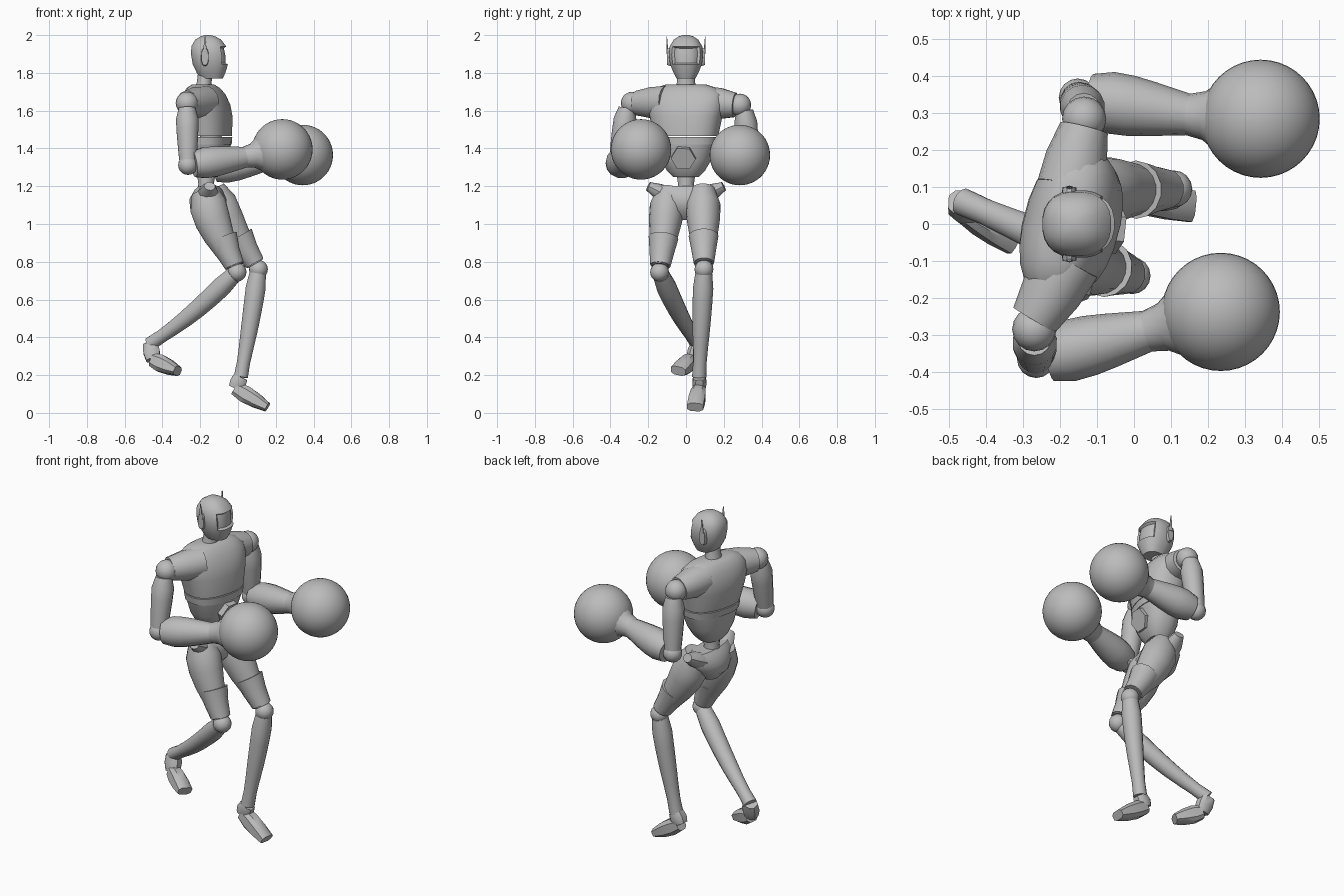
import bpy, bmesh, math
from mathutils import Vector

cube = bpy.data.objects.get("Cube")
if cube:
    bpy.data.objects.remove(cube, do_unlink=True)

grey = bpy.data.materials.new("plain_grey")
grey.use_nodes = True
grey.diffuse_color = (.5, .5, .5, 1)
grey.node_tree.nodes["Principled BSDF"].inputs["Base Color"].default_value = grey.diffuse_color

UP = Vector((0, 0, 1))
LEFT = Vector((0, 1, 0))
FORWARD = Vector((1, 0, 0))


def finish(name, bm, angle=40):
    """Turn a bmesh into a smooth-shaded object with sharp creases."""
    bmesh.ops.recalc_face_normals(bm, faces=bm.faces)
    mesh = bpy.data.meshes.new(name)
    bm.to_mesh(mesh)
    bm.free()
    mesh.materials.append(grey)
    obj = bpy.data.objects.new(name, mesh)
    bpy.context.collection.objects.link(obj)
    bpy.ops.object.select_all(action='DESELECT')
    obj.select_set(True)
    bpy.context.view_layer.objects.active = obj
    bpy.ops.object.shade_smooth_by_angle(angle=math.radians(angle))


def skin(sections, axis, side, sides, power):
    """Join rounded rings; a section is centre, half depth, half width."""
    axis = axis.normalized()
    side = (side - axis * side.dot(axis)).normalized()
    depth = side.cross(axis)
    bm = bmesh.new()
    rings = []
    for centre, half_depth, half_width in sections:
        ring = []
        for i in range(sides):
            turn = math.tau * (i + .5) / sides
            c, s = math.cos(turn), math.sin(turn)
            c = math.copysign(abs(c) ** (2 / power), c)
            s = math.copysign(abs(s) ** (2 / power), s)
            ring.append(bm.verts.new(centre + depth * half_depth * c + side * half_width * s))
        rings.append(ring)
    for low, high in zip(rings, rings[1:]):
        for i in range(sides):
            j = (i + 1) % sides
            bm.faces.new((low[i], low[j], high[j], high[i]))
    bm.faces.new(rings[0])
    bm.faces.new(rings[-1])
    return bm


def limb(name, start, end, radii, width=1, bow=(0, 0, 0), side=LEFT, sides=14, power=2):
    """Tube from start to end through evenly spaced radii, bent by bow."""
    start, end, bow = Vector(start), Vector(end), Vector(bow)
    sections = []
    for i, radius in enumerate(radii):
        t = i / (len(radii) - 1)
        centre = start.lerp(end, t) + bow * math.sin(math.pi * t)
        sections.append((centre, radius, radius * width))
    finish(name, skin(sections, end - start, side, sides, power))


def stack(x_low, x_high, rows, side=LEFT, power=2.4):
    """Upright body from rows of height, half depth, half width."""
    bottom, top = rows[0][0], rows[-1][0]
    sections = []
    for z, half_depth, half_width in rows:
        x = x_low + (x_high - x_low) * (z - bottom) / (top - bottom)
        sections.append((Vector((x, 0, z)), half_depth, half_width))
    return skin(sections, UP, side, 24, power)


def ball(name, centre, radius, segments=16):
    bm = bmesh.new()
    bmesh.ops.create_uvsphere(bm, u_segments=segments, v_segments=segments // 2 + 2, radius=radius)
    bmesh.ops.translate(bm, verts=bm.verts, vec=centre)
    finish(name, bm)


# Head with a recessed visor
head = stack(-.14, -.16, [(1.77, .06, .05), (1.8, .076, .066), (1.845, .094, .085),
                          (1.895, .098, .092), (1.94, .093, .087), (1.975, .07, .066),
                          (1.993, .04, .04), (2, .015, .015)])
bmesh.ops.recalc_face_normals(head, faces=head.faces)
visor = [f for f in head.faces
         if f.normal.x > .5 and 1.845 < f.calc_center_median().z < 1.94]
bmesh.ops.inset_region(head, faces=visor, thickness=.007, depth=-.014)
finish("head", head, angle=30)

# Torso, with the left shoulder turned forward
chest_side = LEFT + FORWARD * .27
finish("chest", stack(-.16, -.185, [(1.465, .12, .172), (1.57, .13, .195), (1.63, .122, .21),
                                    (1.685, .1, .205), (1.72, .075, .165), (1.738, .05, .11)],
                      chest_side))
finish("belt_band", stack(-.158, -.16, [(1.42, .116, .168), (1.46, .121, .174)], chest_side))
finish("abdomen", stack(-.165, -.157, [(1.25, .055, .07), (1.28, .078, .1),
                                       (1.34, .1, .135), (1.425, .112, .164)], chest_side))
finish("pelvis", stack(-.165, -.155, [(1.02, .04, .05), (1.07, .09, .11), (1.13, .1, .155),
                                      (1.18, .075, .165), (1.2, .055, .16)], power=2))
limb("neck", (-.185, 0, 1.68), (-.172, 0, 1.82), (.055, .04, .038), width=1.2)
limb("spine", (-.17, 0, 1.12), (-.168, 0, 1.3), (.06, .042, .055))
limb("belly_plate", (-.085, -.01, 1.36), (-.043, -.015, 1.345), (.066, .066), sides=6)


def build_arm(label, sign, shoulder, elbow, wrist, glove):
    shoulder, elbow, wrist, glove = map(Vector, (shoulder, elbow, wrist, glove))
    limb(label + "_shoulder_sleeve", (-.175, sign * .1, 1.645), shoulder - LEFT * sign * .025,
         (.088, .084, .066), side=FORWARD)
    ball(label + "_shoulder_joint", shoulder, .06)
    limb(label + "_upper_arm", shoulder.lerp(elbow, .08) + LEFT * sign * .02, elbow,
         (.045, .061, .059, .055, .05, .044))
    ball(label + "_elbow_joint", elbow, .052)
    limb(label + "_forearm", elbow.lerp(wrist, .1), wrist,
         (.07, .084, .082, .074, .064, .054))
    limb(label + "_glove_cuff", elbow.lerp(wrist, .95), wrist.lerp(glove, .4),
         (.056, .066, .098))
    ball(label + "_glove", glove, .16, segments=40)


def build_leg(label, hip, knee, ankle, heel, toe, shin_bow):
    hip, knee, ankle, heel, toe = map(Vector, (hip, knee, ankle, heel, toe))
    limb(label + "_thigh", hip, hip.lerp(knee, .93), (.07, .1, .096, .082, .063, .048),
         width=.92, bow=FORWARD * -.02, sides=18)
    limb(label + "_thigh_guard", hip.lerp(knee, .58), hip.lerp(knee, .92),
         (.079, .066, .054), bow=FORWARD * -.005)
    ball(label + "_knee_joint", knee, .05)
    limb(label + "_shin", knee.lerp(ankle, .04), ankle,
         (.045, .054, .052, .049, .045, .04, .036, .038), bow=shin_bow)
    limb(label + "_heel", ankle, heel, (.04, .046, .038), width=.85, sides=8, power=3)
    # The foot flattens towards the toe
    sections = [(heel, .038, .034), (heel.lerp(toe, .3), .048, .042),
                (heel.lerp(toe, .65), .042, .046), (toe, .026, .045)]
    finish(label + "_foot", skin(sections, toe - heel, LEFT, 8, 3))


# Arms
build_arm("right", -1, (-.27, -.285, 1.64), (-.265, -.365, 1.312),
          (.05, -.287, 1.355), (.235, -.238, 1.395))
build_arm("left", 1, (-.135, .285, 1.63), (-.152, .342, 1.285),
          (.16, .294, 1.338), (.343, .285, 1.365))

# Legs: the right one trails with a bent knee, the left one leads
build_leg("right", (-.18, -.09, 1.18), (-.005, -.14, .745), (-.465, .06, .365),
          (-.45, .03, .28), (-.32, -.042, .222), shin_bow=UP * -.022)
build_leg("left", (-.135, .09, 1.18), (.108, .095, .76), (.015, .07, .19),
          (-.015, .072, .13), (.155, .048, .03), shin_bow=FORWARD * .004)

# Ear pads, aerials and hip wings
for sign, label in ((-1, "right"), (1, "left")):
    limb(label + "_ear_pad", (-.175, sign * .08, 1.885), (-.175, sign * .1, 1.885),
         (.05, .044), width=.42, side=FORWARD, power=2.5)
    limb(label + "_aerial", (-.175, sign * .098, 1.9), (-.175, sign * .102, 1.992),
         (.012, .003), width=.5, sides=6)
    limb(label + "_hip_wing", (-.165, sign * .09, 1.145), (-.15, sign * .2, 1.2),
         (.05, .044, .025), width=1.2, side=FORWARD, sides=10)
